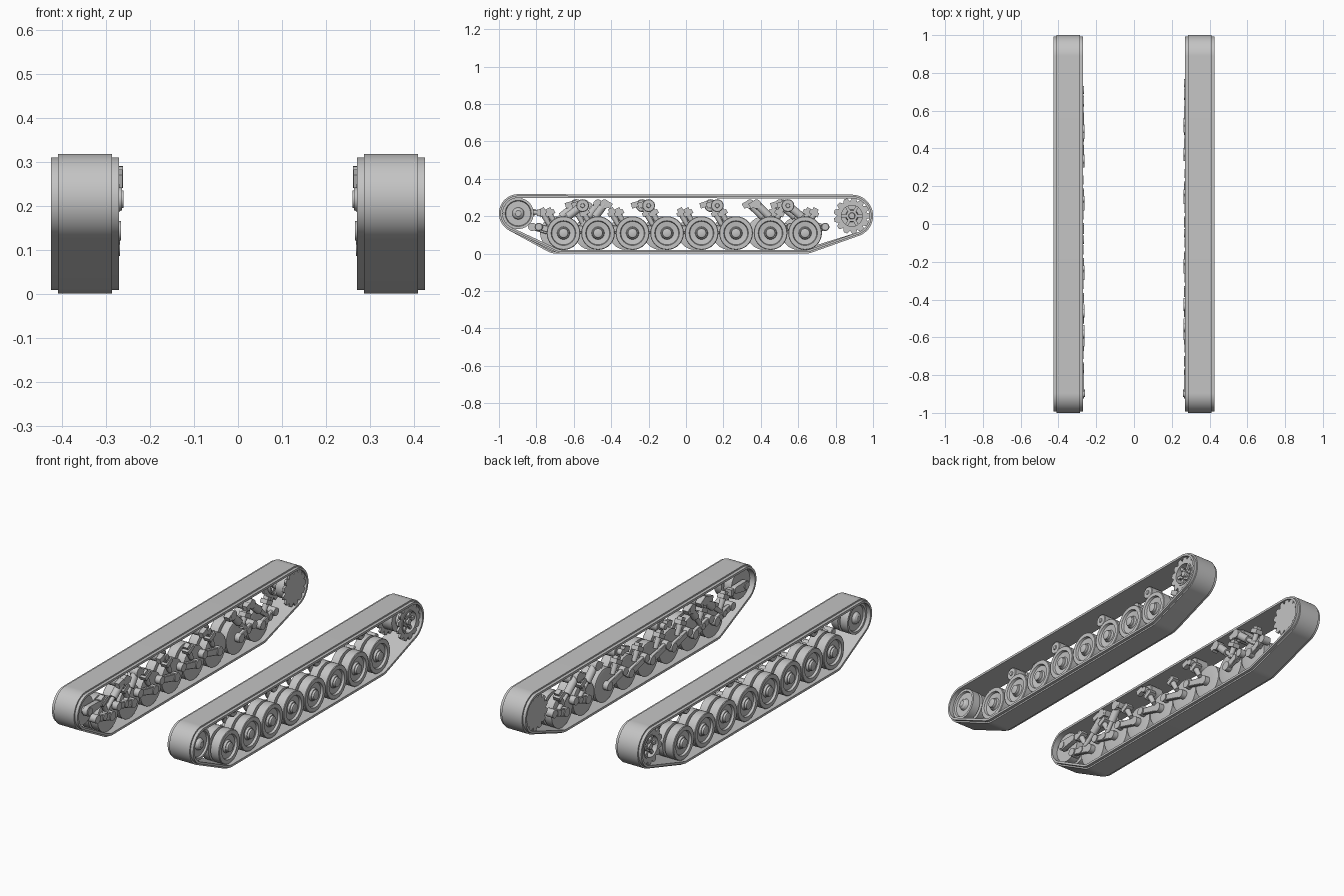
import bpy, bmesh, math
from mathutils import Vector

if "Cube" in bpy.data.objects:
    bpy.data.objects.remove(bpy.data.objects["Cube"])

steel = bpy.data.materials.new("grey steel")
steel.use_nodes = True
GREY = (0.55, 0.55, 0.55, 1)
steel.diffuse_color = GREY
steel.node_tree.nodes["Principled BSDF"].inputs["Base Color"].default_value = GREY

parts = []
TAU = 2 * math.pi


def finish(name, bm, side):
    """Mirror to the wanted side and turn the bmesh into an object."""
    for v in bm.verts:
        v.co.x *= side
    bmesh.ops.recalc_face_normals(bm, faces=bm.faces)
    mesh = bpy.data.meshes.new(name)
    bm.to_mesh(mesh)
    bm.free()
    mesh.materials.append(steel)
    obj = bpy.data.objects.new(name, mesh)
    bpy.context.collection.objects.link(obj)
    parts.append(obj)


def skin(bm, loops, caps=False, ring=False):
    """Bridge successive closed loops of points with quads."""
    rows = [[bm.verts.new(p) for p in loop] for loop in loops]
    pairs = list(zip(rows, rows[1:])) + ([(rows[-1], rows[0])] if ring else [])
    for a, b in pairs:
        for i in range(len(a)):
            j = (i + 1) % len(a)
            bm.faces.new((a[i], a[j], b[j], b[i]))
    if caps:
        bm.faces.new(rows[0])
        bm.faces.new(rows[-1])


def lathe(name, side, y, z, profile, ring=False, n=40):
    """Turn a profile of (x, radius) about an axle along x."""
    bm = bmesh.new()
    loops = [[(x, y + r * math.cos(TAU * i / n), z + r * math.sin(TAU * i / n))
              for i in range(n)] for x, r in profile]
    skin(bm, loops, caps=not ring, ring=ring)
    finish(name, bm, side)


def wrap(circles, offset, n):
    """Outline of a taut band round circles (y, z, r), grown by offset."""
    pts = []
    for i in range(n):
        c, s = math.cos(TAU * i / n), math.sin(TAU * i / n)
        y, z, r = max(circles, key=lambda k: k[0] * c + k[1] * s + k[2])
        pts.append((y + (r + offset) * c, z + (r + offset) * s))
    return pts


def band(name, side, circles, section, ring=False, n=32):
    """Sweep a section of (x, offset) round the circles."""
    bm = bmesh.new()
    loops = [[(x, y, z) for y, z in wrap(circles, off, n)] for x, off in section]
    skin(bm, loops, caps=not ring, ring=ring)
    finish(name, bm, side)


def rod(name, side, p, q, r1, r2, n=16):
    """Round bar between two points."""
    p, q = Vector(p), Vector(q)
    bm = bmesh.new()
    bmesh.ops.create_cone(bm, cap_ends=True, segments=n, radius1=r1, radius2=r2,
                          depth=(q - p).length)
    turn = (q - p).to_track_quat('Z', 'Y').to_matrix()
    for v in bm.verts:
        v.co = turn @ v.co + (p + q) / 2
    finish(name, bm, side)


def block(name, side, centre, size, tilt=0):
    bm = bmesh.new()
    bmesh.ops.create_cube(bm, size=1)
    c, s = math.cos(tilt), math.sin(tilt)
    for v in bm.verts:
        x, y, z = (a * b for a, b in zip(v.co, size))
        v.co = Vector(centre) + Vector((x, y * c - z * s, y * s + z * c))
    finish(name, bm, side)


def gear(name, side, y, z, x0, x1, tip, root, bore, teeth=13):
    """Toothed plate with rounded gaps and an optional bore."""
    bm = bmesh.new()
    n = teeth * 10
    radii = [root + (tip - root) * min(1, abs(i % 10 - 5) / 3) for i in range(n)]

    def loop(x, rs):
        return [(x, y + r * math.cos(TAU * i / n), z + r * math.sin(TAU * i / n))
                for i, r in enumerate(rs)]
    if bore:
        hole = [bore] * n
        skin(bm, [loop(x0, radii), loop(x1, radii), loop(x1, hole), loop(x0, hole)],
             ring=True)
    else:
        skin(bm, [loop(x0, radii), loop(x1, radii)], caps=True)
    finish(name, bm, side)


# Turned profiles, from the inner face to the outer face
WHEEL = [(.297, .03), (.297, .078), (.30, .09), (.343, .09), (.343, .07), (.357, .07),
         (.357, .09), (.405, .09), (.408, .087), (.408, .066), (.396, .062), (.392, .034),
         (.403, .03), (.403, .026), (.414, .024), (.417, .016)]
IDLER = [(.30, .03), (.30, .08), (.343, .083), (.343, .06), (.357, .06), (.357, .083),
         (.402, .083), (.402, .07), (.392, .066), (.392, .032), (.405, .026), (.412, .016)]
BELT = [(.271, -.008), (.287, -.008), (.287, 0), (.409, 0), (.409, -.008),
        (.425, -.008), (.425, -.02), (.271, -.02)]
WHEEL_Z, IDLER_Y, IDLER_Z, DRIVE_Y, DRIVE_Z = .11, -.897, .215, .887, .202
DAMPER_TOP = {0: .11, 1: .035, 6: -.075, 7: -.10}

for side, shift in ((1, 0), (-1, -.035)):
    wheels = [-.655 + .1845 * i + shift for i in range(8)]

    # Track belt wrapped round the running gear
    band("track_belt", side,
         [(IDLER_Y, IDLER_Z, .103), (wheels[0], WHEEL_Z, .11),
          (wheels[-1], WHEEL_Z, .11), (DRIVE_Y, DRIVE_Z, .113)], BELT, True, 160)

    # Road wheels, swing arms, bump stops and dampers
    for i, y in enumerate(wheels):
        d = -1 if i < 6 else 1
        pivot = y + d * (.132 if d < 0 else .108)
        pz = WHEEL_Z + .033
        lathe("road_wheel", side, y, WHEEL_Z, WHEEL)
        band("swing_arm", side, [(y, WHEEL_Z, .021), (pivot, pz, .016)],
             [(.272, -.003), (.275, 0), (.29, 0), (.293, -.003)])
        lathe("arm_axle", side, y, WHEEL_Z, [(.268, .024), (.30, .024)], n=24)
        lathe("arm_pivot", side, pivot, pz, [(.266, .022), (.31, .022), (.313, .018)], n=24)

        sy = y + d * (.072 if d < 0 else .048)
        tilt = -d * .5
        rod("bump_stop_stem", side, (.285, sy - d * .03, .155), (.285, sy, .21), .012, .016)
        block("bump_stop_head", side, (.284, sy, .217), (.04, .052, .024), tilt)
        block("bump_stop_cap", side, (.284, sy + d * .008, .235), (.028, .03, .016), tilt)

        if i in DAMPER_TOP:
            top = Vector((.285, y + DAMPER_TOP[i], .265))
            foot = Vector((.285, y + d * .065, .13))
            mid = top.lerp(foot, .5)
            rod("damper_body", side, top, mid, .021, .021)
            rod("damper_rod", side, mid, foot, .012, .012)
            lathe("damper_top_mount", side, top.y, top.z, [(.262, .025), (.305, .025)], n=20)
            lathe("damper_foot_mount", side, foot.y, foot.z, [(.268, .018), (.30, .018)], n=20)
            block("damper_bracket", side, (.28, top.y - d * .015, .265), (.034, .05, .03), -tilt)

    # Return rollers on small brackets
    for y in (-.553, -.2, .167, .545):
        y += shift
        lathe("return_roller", side, y, .257,
              [(.288, .03), (.291, .034), (.362, .034), (.365, .031), (.365, .012), (.37, .01)],
              n=28)
        rod("roller_axle", side, (.262, y, .257), (.29, y, .257), .016, .016)
        block("roller_bracket", side, (.276, y - .035, .262), (.026, .045, .03), .3)

    # Idler with its crank and tensioner
    lathe("idler_wheel", side, IDLER_Y, IDLER_Z, IDLER)
    band("idler_crank", side, [(IDLER_Y, IDLER_Z, .026), (-.815, .222, .018)],
         [(.264, 0), (.29, 0)])
    lathe("idler_axle", side, IDLER_Y, IDLER_Z, [(.26, .02), (.30, .02)], n=24)
    rod("tensioner_rod", side, (.29, -.83, .222), (.29, -.775, .218), .011, .011)
    block("tensioner_end", side, (.285, -.785, .219), (.036, .022, .034))

    # Drive sprocket: solid inner plate, drum, open outer ring with spokes and bolts
    gear("sprocket_inner_plate", side, DRIVE_Y, DRIVE_Z, .279, .291, .097, .078, 0)
    gear("sprocket_outer_ring", side, DRIVE_Y, DRIVE_Z, .398, .41, .097, .078, .056)
    lathe("sprocket_drum", side, DRIVE_Y, DRIVE_Z,
          [(.29, .066), (.35, .066), (.35, .034), (.402, .03), (.402, .018), (.412, .015)])
    lathe("sprocket_rim", side, DRIVE_Y, DRIVE_Z,
          [(.38, .056), (.38, .064), (.413, .064), (.413, .056)], ring=True)
    for k in range(6):
        a = TAU * k / 6
        c, s = math.cos(a), math.sin(a)
        block("sprocket_spoke", side, (.396, DRIVE_Y + .044 * c, DRIVE_Z + .044 * s),
              (.012, .036, .016), a)
        lathe("sprocket_bolt", side, DRIVE_Y + .024 * c, DRIVE_Z + .024 * s,
              [(.40, .004), (.408, .004)], n=8)

# Smooth shading with sharp edges kept
bpy.ops.object.select_all(action='DESELECT')
for obj in parts:
    obj.select_set(True)
bpy.context.view_layer.objects.active = parts[0]
bpy.ops.object.shade_smooth_by_angle(angle=math.radians(30))
